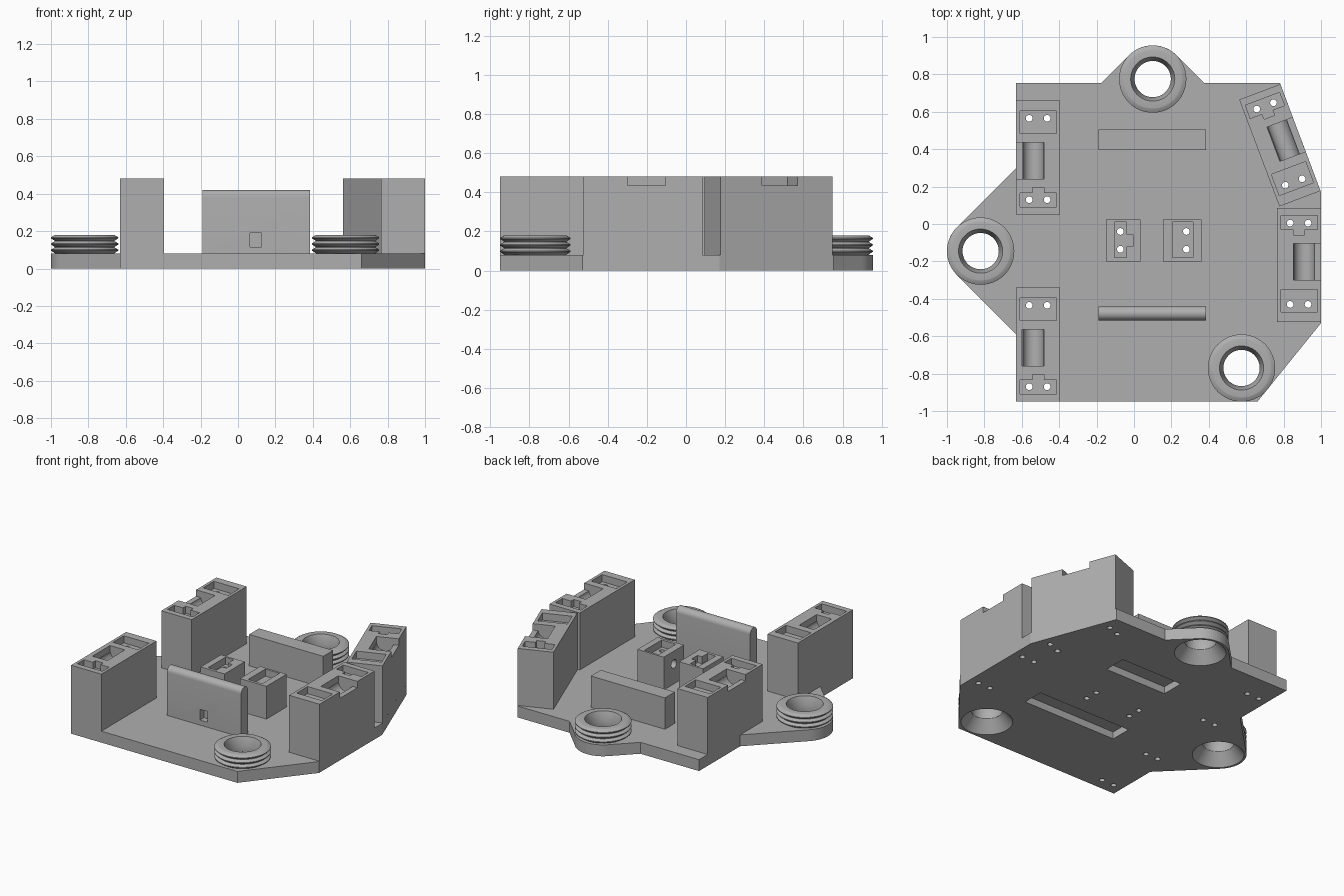
import bpy, bmesh, math
from mathutils import Matrix, Vector

cube = bpy.data.objects.get("Cube")
if cube:
    bpy.data.objects.remove(cube, do_unlink=True)

grey = bpy.data.materials.new("plain_grey")
grey.use_nodes = True
grey.diffuse_color = (0.43, 0.43, 0.43, 1)
grey.node_tree.nodes["Principled BSDF"].inputs["Base Color"].default_value = (0.43, 0.43, 0.43, 1)

PLATE = 0.08   # plate thickness
TOP = 0.48     # tower height


def finish(name, bm):
    bmesh.ops.recalc_face_normals(bm, faces=bm.faces)
    mesh = bpy.data.meshes.new(name)
    bm.to_mesh(mesh)
    bm.free()
    mesh.materials.append(grey)
    obj = bpy.data.objects.new(name, mesh)
    bpy.context.collection.objects.link(obj)
    return obj


def box(name, x0, x1, y0, y1, z0, z1):
    bm = bmesh.new()
    size = Matrix.Diagonal((x1 - x0, y1 - y0, z1 - z0, 1))
    centre = Matrix.Translation(((x0 + x1) / 2, (y0 + y1) / 2, (z0 + z1) / 2))
    bmesh.ops.create_cube(bm, size=1, matrix=centre @ size)
    return finish(name, bm)


def rod(name, centre, r1, r2, length, axis="Z", sides=20):
    bm = bmesh.new()
    turn = {"Z": Matrix(), "X": Matrix.Rotation(math.pi / 2, 4, "Y"),
            "Y": Matrix.Rotation(math.pi / 2, 4, "X")}[axis]
    bmesh.ops.create_cone(bm, cap_ends=True, segments=sides, radius1=r1, radius2=r2,
                          depth=length, matrix=Matrix.Translation(centre) @ turn)
    return finish(name, bm)


def prism(name, points, direction):
    bm = bmesh.new()
    face = bm.faces.new([bm.verts.new(p) for p in points])
    out = bmesh.ops.extrude_face_region(bm, geom=[face])
    moved = [v for v in out["geom"] if isinstance(v, bmesh.types.BMVert)]
    bmesh.ops.translate(bm, verts=moved, vec=direction)
    return finish(name, bm)


def cut(obj, *cutters):
    bpy.context.view_layer.objects.active = obj
    for c in cutters:
        c.hide_render = True
        mod = obj.modifiers.new("cut", "BOOLEAN")
        mod.operation, mod.solver, mod.object = "DIFFERENCE", "EXACT", c
        bpy.ops.object.modifier_apply(modifier=mod.name)
        bpy.data.objects.remove(c, do_unlink=True)


def smooth(obj):
    bpy.ops.object.select_all(action="DESELECT")
    obj.select_set(True)
    bpy.context.view_layer.objects.active = obj
    bpy.ops.object.shade_smooth_by_angle(angle=math.radians(28))


def arc(cx, cy, r, start, end, steps=20):
    angles = [math.radians(start + (end - start) * i / steps) for i in range(steps + 1)]
    return [(cx + r * math.cos(a), cy + r * math.sin(a)) for a in angles]


# Base plate with two rounded mounting tabs
BOSSES = {"back": (0.1, 0.775), "right": (-0.82, -0.145), "front": (0.575, -0.77)}
outline = [(-0.63, -0.95), (0.66, -0.95), (1, -0.53), (1, 0.17), (0.78, 0.755), (0.375, 0.755)]
outline += arc(*BOSSES["back"], 0.18, 45, 135)
outline += [(-0.175, 0.755), (-0.63, 0.755), (-0.63, 0.3)]
outline += arc(*BOSSES["right"], 0.18, 135, 225)
outline += [(-0.63, -0.59)]
plate = prism("base_plate", [(x, y, 0) for x, y in outline], (0, 0, PLATE))

# Shallow rectangular recesses under the plate
cut(plate, box("recess", -0.18, 0.55, -0.42, -0.27, -0.05, 0.05),
    box("recess", -0.06, 0.42, 0.23, 0.39, -0.05, 0.05))


# Threaded bosses with a flared bore
def boss(name, x, y):
    profile = [(0.1, PLATE), (0.155, PLATE)]
    for i in range(3):
        z = PLATE + 0.033 * i
        profile += [(0.16, z + 0.002), (0.18, z + 0.016), (0.18, z + 0.021), (0.16, z + 0.033)]
    profile += [(0.155, 0.18), (0.118, 0.18), (0.097, 0.12)]
    bm = bmesh.new()
    verts = [bm.verts.new((r, 0, z)) for r, z in profile]
    edges = [bm.edges.new((v, verts[i - 1])) for i, v in enumerate(verts)]
    bmesh.ops.spin(bm, geom=verts + edges, cent=(0, 0, 0), axis=(0, 0, 1),
                   angle=math.tau, steps=48)
    bmesh.ops.remove_doubles(bm, verts=bm.verts, dist=1e-4)
    obj = finish(name, bm)
    obj.location = (x, y, 0)
    smooth(obj)
    cut(plate, rod("countersink", (x, y, 0.04), 0.181, 0.084, 0.12, sides=48))


for side, (x, y) in BOSSES.items():
    boss(side + "_threaded_boss", x, y)


def screw_hole(x, y, z0, z1):
    return rod("screw_hole", (x, y, (z0 + z1) / 2), 0.018, 0.018, z1 - z0, sides=16)


# Sensor towers: local -x is the outward side
def tower(name, x, y, angle, open_side):
    w, half, floor = 0.1175, 0.305, TOP - 0.05
    obj = box(name, -w, w, -half, half, PLATE, TOP)
    # Screw pockets and the cable notch
    cut(obj, box("pocket", -0.0975, 0.0975, 0.13, 0.25, floor, 0.6),
        box("pocket", -0.0975, 0.0975, -0.265, -0.19, floor, 0.6),
        box("notch", -0.03, 0.03, -0.2, -0.16, floor, 0.6))
    # Middle bay with a half-round cradle
    outer = -0.2 if open_side else -0.085
    cut(obj, box("bay", outer, 0.03, -0.115, 0.08, TOP - 0.045, 0.6),
        rod("cradle", (-0.027, -0.0175, TOP - 0.04), 0.055, 0.055, 0.195, "Y", 32))
    # Screw holes continue through the plate
    place = Matrix.Translation((x, y, 0)) @ Matrix.Rotation(angle, 4, "Z")
    for hx in (-0.048, 0.048):
        for hy in (0.21, -0.225):
            cut(obj, screw_hole(hx, hy, 0.05, 0.6))
            p = place @ Vector((hx, hy, 0))
            cut(plate, screw_hole(p.x, p.y, -0.05, 0.13))
    obj.matrix_world = place
    smooth(obj)


tower("back_right_tower", -0.5125, 0.355, 0, True)
tower("front_right_tower", -0.5125, -0.645, 0, False)
tower("left_tower", 0.8825, -0.22, math.pi, True)
tower("angled_tower", 0.78, 0.421, math.pi + 0.36, True)

# Two small centre blocks with screw pockets
BLOCK = 0.31
small = box("centre_block_right", -0.15, 0.035, -0.2, 0.025, PLATE, BLOCK)
cut(small, box("pocket", -0.105, -0.04, -0.18, 0.01, BLOCK - 0.05, 0.5),
    box("notch", -0.05, -0.005, -0.12, -0.055, BLOCK - 0.05, 0.5))
large = box("centre_block_left", 0.155, 0.36, -0.2, 0.025, PLATE, BLOCK)
cut(large, box("pocket", 0.205, 0.315, -0.18, 0.01, BLOCK - 0.05, 0.5),
    rod("side_hole", (0.17, -0.0875, 0.22), 0.03, 0.03, 0.12, "X"))
for block, hx in ((small, -0.073), (large, 0.28)):
    for hy in (-0.04, -0.135):
        cut(block, screw_hole(hx, hy, 0.05, 0.5))
        cut(plate, screw_hole(hx, hy, -0.05, 0.13))
    smooth(block)

# Rear bar and round-topped front wall
box("rear_bar", -0.19, 0.385, 0.395, 0.505, PLATE, 0.3)
section = [(-0.515, PLATE), (-0.44, PLATE)] + arc(-0.4775, 0.3825, 0.0375, 0, 180, 14)
wall = prism("front_wall", [(-0.19, y, z) for y, z in section], (0.575, 0, 0))
cut(wall, box("slot", 0.065, 0.125, -0.6, -0.47, 0.115, 0.19))
smooth(wall)
